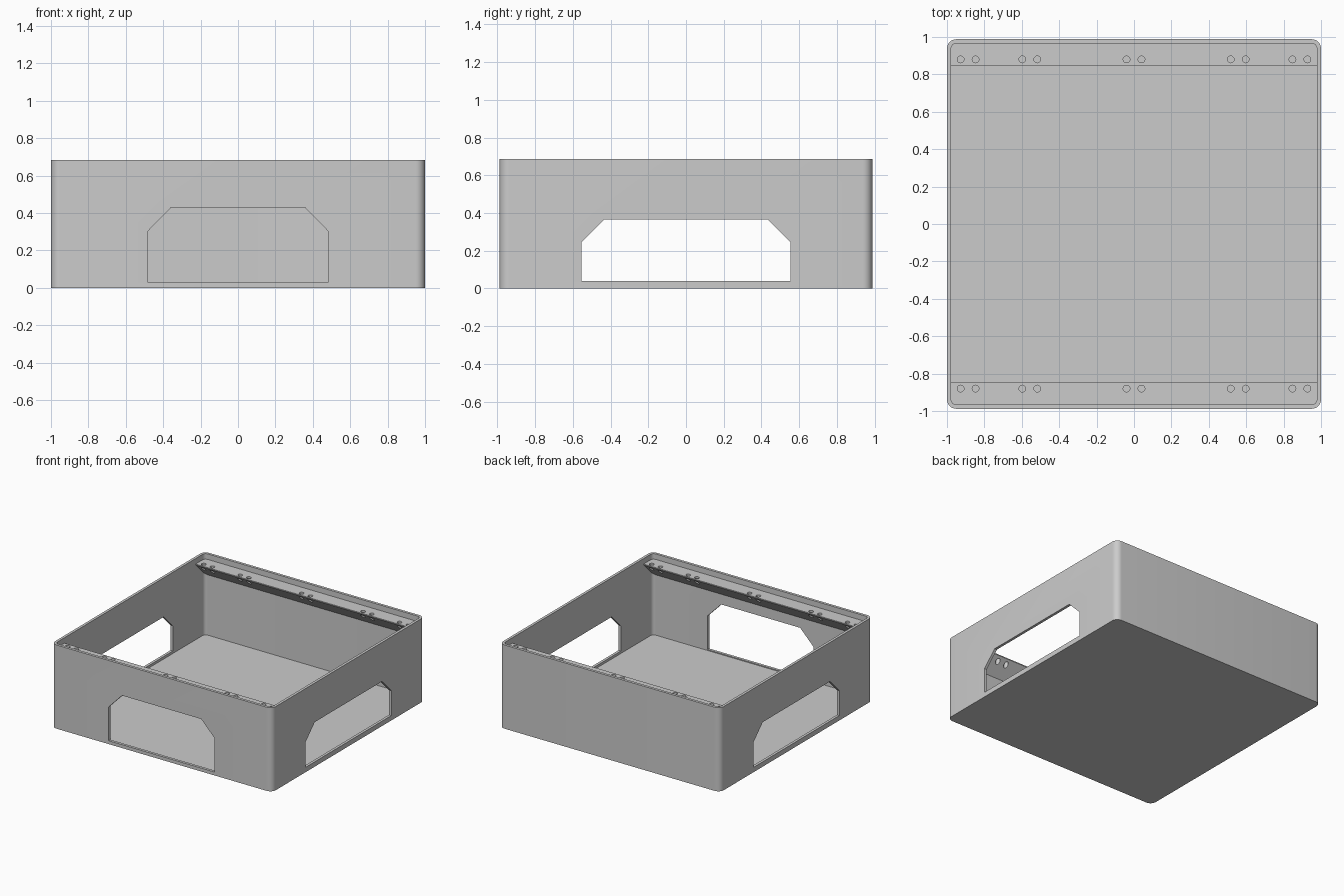
import bpy, bmesh
from mathutils import Vector

cube = bpy.data.objects.get("Cube")
if cube:
    bpy.data.objects.remove(cube, do_unlink=True)

HX, HY, H = 1.0, 0.988, 0.685      # outer half sizes and height
WALL, FLOOR, RADIUS = 0.022, 0.02, 0.05
LEDGE_Z = H - 0.045

grey = bpy.data.materials.new("plain grey")
grey.diffuse_color = (0.6, 0.6, 0.6, 1)
grey.use_nodes = True
grey.node_tree.nodes["Principled BSDF"].inputs["Base Color"].default_value = (0.6, 0.6, 0.6, 1)


def finish(name, bm):
    bmesh.ops.recalc_face_normals(bm, faces=bm.faces)
    mesh = bpy.data.meshes.new(name)
    bm.to_mesh(mesh)
    bm.free()
    mesh.materials.append(grey)
    obj = bpy.data.objects.new(name, mesh)
    bpy.context.collection.objects.link(obj)
    return obj


def prism(name, points, offset):
    """Extrude a closed outline along an offset."""
    bm = bmesh.new()
    face = bm.faces.new([bm.verts.new(p) for p in points])
    geom = bmesh.ops.extrude_face_region(bm, geom=[face])["geom"]
    bmesh.ops.translate(bm, vec=Vector(offset),
                        verts=[g for g in geom if isinstance(g, bmesh.types.BMVert)])
    return finish(name, bm)


def rounded_box(name, hx, hy, z0, z1, radius):
    """Box with rounded upright edges."""
    bm = bmesh.new()
    bmesh.ops.create_cube(bm, size=2)
    for v in bm.verts:
        v.co = (v.co.x * hx, v.co.y * hy, z1 if v.co.z > 0 else z0)
    upright = [e for e in bm.edges if abs(e.verts[0].co.z - e.verts[1].co.z) > 0.1]
    bmesh.ops.bevel(bm, geom=upright, offset=radius, segments=8, profile=0.5, affect='EDGES')
    return finish(name, bm)


def window_outline(half, half_top, bottom, shoulder, top):
    return [(-half, bottom), (half, bottom), (half, shoulder),
            (half_top, top), (-half_top, top), (-half, shoulder)]


def cut(obj, cutter):
    cutter.hide_render = True
    mod = obj.modifiers.new("cut", 'BOOLEAN')
    mod.operation = 'DIFFERENCE'
    mod.solver = 'EXACT'
    mod.object = cutter
    bpy.context.view_layer.objects.active = obj
    bpy.ops.object.modifier_apply(modifier=mod.name)
    bpy.data.objects.remove(cutter, do_unlink=True)


def smooth(obj):
    bpy.ops.object.select_all(action='DESELECT')
    obj.select_set(True)
    bpy.context.view_layer.objects.active = obj
    bpy.ops.object.shade_smooth_by_angle(angle=0.5)


# Open tray with rounded corners
tray = rounded_box("tray", HX, HY, 0, H, RADIUS)
cut(tray, rounded_box("cavity_cutter", HX - WALL, HY - WALL, FLOOR, H + 0.2, RADIUS - WALL))

# Front opening, and the pair of side openings
front = window_outline(0.48, 0.358, 0.028, 0.305, 0.43)
cut(tray, prism("front_cutter", [(x, -1.1, z) for x, z in front], (0, 0.2, 0)))
side = window_outline(0.555, 0.435, 0.04, 0.245, 0.365)
cut(tray, prism("side_cutter", [(-1.1, y, z) for y, z in side], (2.2, 0, 0)))
smooth(tray)

# Drilled ledges with sloped undersides, along front and back
outer, inner = HY - WALL + 0.004, 0.848
drop = outer - inner
profile = [(outer, LEDGE_Z), (inner, LEDGE_Z), (inner, LEDGE_Z - 0.008),
           (outer, LEDGE_Z - 0.008 - drop)]
for name, sign in (("front_ledge", -1), ("back_ledge", 1)):
    ledge = prism(name, [(-0.98, sign * y, z) for y, z in profile], (1.96, 0, 0))
    bm = bmesh.new()
    for x in (0.04, 0.517, 0.597, 0.847, 0.927):
        for side_sign in (-1, 1):
            made = bmesh.ops.create_cone(bm, cap_ends=True, segments=24, radius1=0.018,
                                         radius2=0.018, depth=0.4)
            bmesh.ops.translate(bm, verts=made["verts"],
                                vec=(side_sign * x, sign * 0.88, LEDGE_Z))
    cut(ledge, finish("hole_cutter", bm))
    smooth(ledge)
